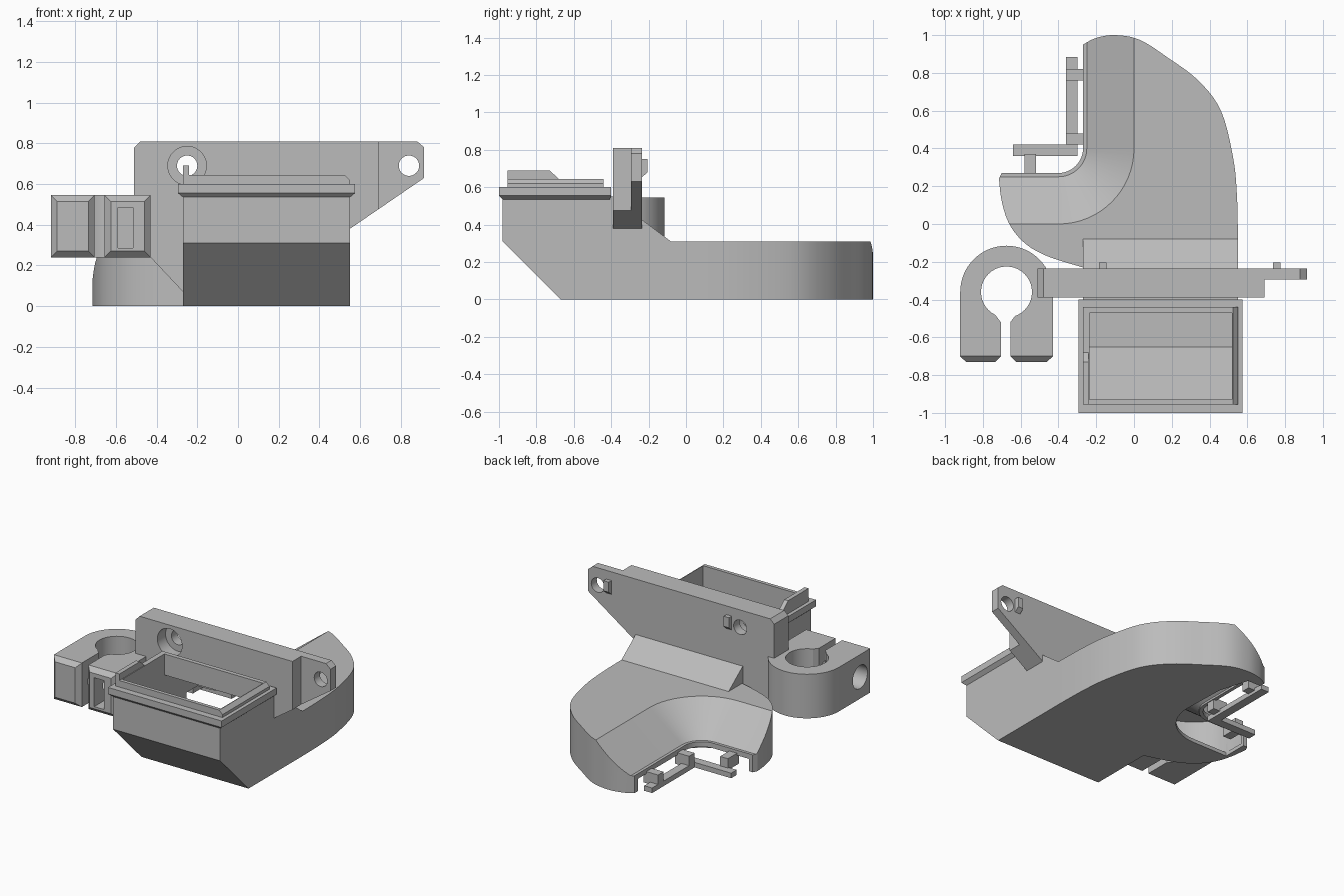
import bpy, bmesh
from math import sin, cos, pi, radians
from mathutils import Vector

cube = bpy.data.objects.get("Cube")
if cube:
    bpy.data.objects.remove(cube, do_unlink=True)

grey = bpy.data.materials.new("plain grey")
grey.use_nodes = True
grey.diffuse_color = (0.5, 0.5, 0.5, 1)
grey.node_tree.nodes["Principled BSDF"].inputs["Base Color"].default_value = (0.5, 0.5, 0.5, 1)


def loft(name, rings):
    """Closed solid through matching rings of points."""
    bm = bmesh.new()
    rows = [[bm.verts.new(p) for p in ring] for ring in rings]
    n = len(rows[0])
    for low, high in zip(rows, rows[1:]):
        for i in range(n):
            j = (i + 1) % n
            bm.faces.new((low[i], low[j], high[j], high[i]))
    bm.faces.new(rows[0])
    bm.faces.new(rows[-1])
    bmesh.ops.recalc_face_normals(bm, faces=bm.faces)
    mesh = bpy.data.meshes.new(name)
    bm.to_mesh(mesh)
    bm.free()
    mesh.materials.append(grey)
    ob = bpy.data.objects.new(name, mesh)
    bpy.context.collection.objects.link(ob)
    return ob


def prism(name, pts, axis, a, b):
    place = {"x": lambda p, h: (h, p[0], p[1]),
             "y": lambda p, h: (p[0], h, p[1]),
             "z": lambda p, h: (p[0], p[1], h)}[axis]
    return loft(name, [[place(p, h) for p in pts] for h in (a, b)])


def rect(x0, x1, y0, y1):
    return [(x0, y0), (x1, y0), (x1, y1), (x0, y1)]


def box(name, x0, x1, y0, y1, z0, z1):
    return prism(name, rect(x0, x1, y0, y1), "z", z0, z1)


def arc(cx, cy, r, a, b, n=16):
    return [(cx + r * cos(radians(a + (b - a) * i / n)),
             cy + r * sin(radians(a + (b - a) * i / n))) for i in range(n + 1)]


def rod(name, u, v, r, axis, a, b):
    return prism(name, arc(u, v, r, 0, 360, 40)[:-1], axis, a, b)


def combine(ob, others, how="DIFFERENCE"):
    for other in others:
        mod = ob.modifiers.new("cut", "BOOLEAN")
        mod.operation, mod.solver, mod.object = how, "EXACT", other
        bpy.context.view_layer.objects.active = ob
        bpy.ops.object.modifier_apply(modifier=mod.name)
        bpy.data.objects.remove(other, do_unlink=True)


def spline(pts, n=5):
    """Smooth curve through the points."""
    v = [Vector(p) for p in [pts[0]] + pts + [pts[-1]]]
    out = []
    for a, b, c, d in zip(v, v[1:], v[2:], v[3:]):
        for i in range(n):
            t = i / n
            out.append(tuple(0.5 * (2 * b + (c - a) * t + (2 * a - 5 * b + 4 * c - d) * t * t
                                    + (3 * b - a - 3 * c + d) * t ** 3)))
    return out + [pts[-1]]


def inset(pts, t):
    """Shrink a counter-clockwise outline by a wall thickness."""
    out = []
    for i, p in enumerate(pts):
        p = Vector(p)
        e = (p - Vector(pts[i - 1])).normalized()
        f = (Vector(pts[(i + 1) % len(pts)]) - p).normalized()
        m = Vector((-e.y - f.y, e.x + f.x)).normalized()
        out.append(p + m * t / max(0.5, m.dot(Vector((-e.y, e.x)))))
    return out


WALL = 0.025
TOP = 0.31

# Plan of the curved nozzle
outer_side = spline([(0.55, -0.05), (0.545, 0.15), (0.525, 0.35), (0.46, 0.6), (0.34, 0.76),
                     (0.18, 0.88), (0.03, 0.975), (-0.1, 1.0), (-0.2, 0.985), (-0.27, 0.95)])
inner_side = arc(-0.4, 0.4, 0.13, 0, -90, 12)
left_side = spline([(-0.715, 0.24), (-0.7, 0.12), (-0.66, 0.0), (-0.58, -0.1),
                    (-0.46, -0.17), (-0.27, -0.23)])
plan = ([(-0.2, -0.3), (0.55, -0.3)] + outer_side + inner_side + [(-0.7, 0.27)] + left_side)


def slope_cutter(drop):
    """Sweeps the sloping roof along the inside bend."""
    path = [((0, 1.2), (-1, 0))]
    for i in range(17):
        a = -pi / 2 * i / 16
        path.append(((-0.4 + 0.4 * cos(a), 0.4 + 0.4 * sin(a)), (-cos(a), -sin(a))))
    path.append(((-0.9, 0), (0, 1)))
    section = [(0, TOP), (0.25, 0.12), (0.34, 0.12), (0.34, 0.5), (0, 0.5)]
    return loft("slope_cutter", [[(p[0] + d[0] * s, p[1] + d[1] * s, z - drop) for s, z in section]
                                 for p, d in path])


def nozzle(name, outline, low, high, drop):
    ob = prism(name, outline, "z", low, high)
    combine(ob, [slope_cutter(drop)])
    return ob


# Air duct: curved nozzle, intake box, mounting plate
duct = nozzle("air_duct", plan, 0, TOP, 0)
intake = prism("intake", [(-0.98, 0.55), (-0.98, 0.31), (-0.67, 0), (-0.05, 0), (-0.05, TOP),
                          (-0.08, TOP), (-0.24, 0.43), (-0.39, 0.43), (-0.39, 0.55)],
               "x", -0.27, 0.55)
plate = prism("plate", [(-0.51, 0.78), (-0.48, 0.81), (0.88, 0.81), (0.915, 0.78), (0.915, 0.63),
                        (0.55, 0.38), (0.5, 0.3), (-0.2, 0.07), (-0.27, 0.07), (-0.43, 0.24),
                        (-0.51, 0.24)], "y", -0.39, -0.235)
combine(plate, [box("ear_step", 0.69, 1.1, -0.5, -0.295, 0, 1),
                rod("counterbore", -0.25, 0.69, 0.095, "y", -0.5, -0.3),
                rod("screw_hole", -0.25, 0.69, 0.05, "y", -0.5, 0),
                rod("ear_hole", 0.84, 0.69, 0.05, "y", -0.5, 0)])


def level(x0, x1, y0, y1, z):
    return [(x, y, z) for x, y in rect(x0, x1, y0, y1)]


# Stepped collar around the intake
collar = loft("collar", [level(-0.265, 0.545, -0.975, -0.41, 0.53),
                         level(-0.295, 0.575, -1.0, -0.4, 0.555),
                         level(-0.295, 0.575, -1.0, -0.4, 0.6),
                         level(-0.27, 0.55, -0.955, -0.44, 0.6),
                         level(-0.27, 0.55, -0.955, -0.44, 0.62),
                         level(-0.27, 0.525, -0.955, -0.44, 0.645)])
combine(duct, [intake, plate, collar], "UNION")

# Hollow interior and the downward outlet
cavity = nozzle("cavity", inset(plan, WALL), WALL, TOP - WALL, WALL)
shaft = prism("shaft", [(-0.93, 0.8), (-0.93, 0.32), (-0.65, WALL), (-0.06, WALL),
                        (-0.06, 0.285), (-0.24, 0.39), (-0.47, 0.5), (-0.47, 0.8)],
              "x", -0.235, 0.52)
combine(cavity, [shaft], "UNION")
outlet = prism("outlet", [(-0.32, 0.91), (-0.17, 0.91), (-0.11, 0.7)]
               + arc(-0.4, 0.4, 0.3, 0, -90, 12) + [(-0.67, 0.1), (-0.67, 0.32), (-0.32, 0.32)],
               "z", -0.1, 0.085)
combine(duct, [cavity, outlet])

# Tab on the collar rim
prism("collar_tab", [(-0.955, 0.64), (-0.955, 0.69), (-0.73, 0.69), (-0.68, 0.645), (-0.68, 0.64)],
      "x", -0.27, -0.24)

# Small pegs behind the plate
for side, x in (("right", -0.165), ("left", 0.755)):
    prism(side + "_peg", [(-0.24, 0.65), (-0.205, 0.68), (-0.205, 0.75), (-0.24, 0.75)],
          "x", x - 0.02, x + 0.02)

# Round clamp with split arms
clamp = prism("clamp", [(-0.92, -0.7), (-0.43, -0.7)] + arc(-0.675, -0.36, 0.245, 0, 180, 32),
              "z", 0.24, 0.545)
for x0, x1 in ((-0.92, -0.705), (-0.655, -0.43)):
    front = [[(x, y, z) for x, z in rect(x0 + d, x1 - e, 0.24 + d, 0.545 - d)]
             for y, d, e in ((-0.69, 0, 0), (-0.7, 0, 0), (-0.73, 0.03, 0.03))]
    combine(clamp, [loft("arm_front", front)], "UNION")
combine(clamp, [rod("bore", -0.675, -0.36, 0.135, "z", 0, 1),
                prism("mouth", [(-0.705, -0.8), (-0.655, -0.8), (-0.655, -0.52), (-0.61, -0.46),
                                (-0.75, -0.46), (-0.705, -0.52)], "z", 0, 1),
                rod("bolt_hole", -0.59, 0.39, 0.08, "x", -1.0, -0.82),
                rod("bolt_shank", -0.59, 0.39, 0.045, "x", -1.0, -0.52),
                box("nut_slot", -0.59, -0.515, -0.8, -0.5, 0.285, 0.485)])

# Guide bars below the outlet
for name, *size in (("long_bar", -0.36, -0.3, 0.36, 0.885, 0, 0.035),
                    ("cross_bar", -0.64, -0.3, 0.36, 0.42, 0, 0.035),
                    ("rear_leg", -0.36, -0.25, 0.76, 0.82, 0.02, 0.1),
                    ("middle_leg", -0.36, -0.25, 0.42, 0.48, 0.02, 0.1),
                    ("side_leg", -0.58, -0.52, 0.25, 0.37, 0.02, 0.1)):
    box(name, *size)

# Smooth curves, crisp edges
for ob in bpy.context.collection.objects:
    if ob.type == "MESH" and grey.name in ob.data.materials:
        bpy.ops.object.select_all(action="DESELECT")
        ob.select_set(True)
        bpy.context.view_layer.objects.active = ob
        bpy.ops.object.shade_smooth_by_angle(angle=radians(25))
